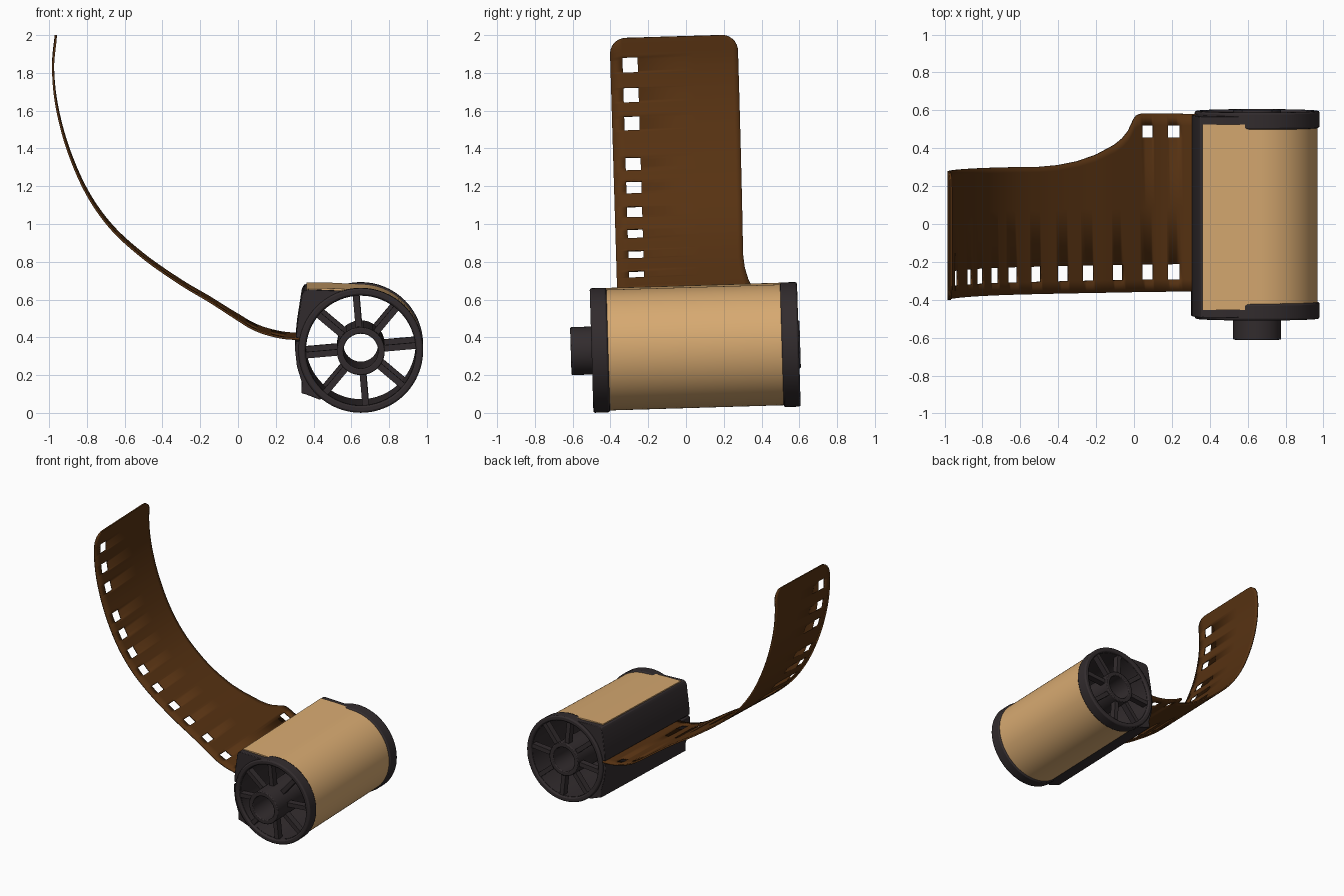
import bpy, bmesh, math
from mathutils import Matrix, Vector

if "Cube" in bpy.data.objects:
    bpy.data.objects.remove(bpy.data.objects["Cube"])

TILT = Matrix.Rotation(0.03, 4, 'X')   # whole model leans slightly
CX, CZ = 0.65, 0.345                   # canister axis


def material(name, rgb):
    m = bpy.data.materials.new(name)
    m.diffuse_color = (*rgb, 1)
    m.use_nodes = True
    m.node_tree.nodes["Principled BSDF"].inputs["Base Color"].default_value = m.diffuse_color
    return m


TAN = material("tan_label", (0.68, 0.40, 0.165))
DARK = material("dark_plastic", (0.032, 0.025, 0.027))
BROWN = material("brown_film", (0.095, 0.032, 0.006))


def finish(name, bm, mat, bevel=0, thickness=0):
    bmesh.ops.recalc_face_normals(bm, faces=bm.faces)
    bm.transform(TILT)
    me = bpy.data.meshes.new(name)
    bm.to_mesh(me)
    bm.free()
    ob = bpy.data.objects.new(name, me)
    bpy.context.collection.objects.link(ob)
    me.materials.append(mat)
    bpy.ops.object.select_all(action='DESELECT')
    ob.select_set(True)
    bpy.context.view_layer.objects.active = ob
    bpy.ops.object.shade_smooth_by_angle(angle=math.radians(35))
    if thickness:
        mod = ob.modifiers.new("thickness", 'SOLIDIFY')
        mod.thickness, mod.offset = thickness, 0
    if bevel:
        mod = ob.modifiers.new("bevel", 'BEVEL')
        mod.width, mod.segments = bevel, 2
        mod.limit_method, mod.angle_limit = 'ANGLE', math.radians(40)
    return ob


def arc(r, a0, a1, n):
    return [(CX + r * math.cos(math.radians(a0 + (a1 - a0) * i / n)),
             CZ + r * math.sin(math.radians(a0 + (a1 - a0) * i / n))) for i in range(n + 1)]


def prism(name, pts, y0, y1, mat, bevel=0):
    """Extrude an x/z outline along y."""
    bm = bmesh.new()
    f = bm.faces.new([bm.verts.new((x, y0, z)) for x, z in pts])
    ext = bmesh.ops.extrude_face_region(bm, geom=[f])
    vs = [v for v in ext['geom'] if isinstance(v, bmesh.types.BMVert)]
    bmesh.ops.translate(bm, verts=vs, vec=(0, y1 - y0, 0))
    return finish(name, bm, mat, bevel)


def tube(name, r_in, r_out, y0, y1, mat, bevel=0, n=64):
    """Hollow cylinder around the canister axis."""
    bm = bmesh.new()
    prof = [(r_in, y0), (r_out, y0), (r_out, y1), (r_in, y1)]
    rings = []
    for i in range(n):
        a = 2 * math.pi * i / n
        rings.append([bm.verts.new((CX + r * math.cos(a), y, CZ + r * math.sin(a))) for r, y in prof])
    for i in range(n):
        p, q = rings[i], rings[(i + 1) % n]
        for k in range(4):
            bm.faces.new((p[k], p[(k + 1) % 4], q[(k + 1) % 4], q[k]))
    return finish(name, bm, mat, bevel)


def spokes(name, y0, y1):
    bm = bmesh.new()
    for k in range(8):
        m = (Matrix.Translation((CX, (y0 + y1) / 2, CZ))
             @ Matrix.Rotation(-math.radians(5 + 45 * k), 4, 'Y')
             @ Matrix.Translation((0.21, 0, 0))
             @ Matrix.Diagonal((0.19, y1 - y0, 0.034, 1)))
        bmesh.ops.create_cube(bm, size=1, matrix=m)
    return finish(name, bm, DARK)


# Canister: label shell, dark inner sleeve, hub
label = [(0.362, 0.660), (0.362, 0.674), (0.50, 0.673)] + arc(0.32, 90, -128, 56) + arc(0.303, -128, 88, 56)
prism("label_shell", label, -0.435, 0.545, TAN)
tube("inner_sleeve", 0.29, 0.305, -0.47, 0.59, DARK)
tube("spool_hub", 0.092, 0.127, -0.60, 0.615, DARK, 0.006, 48)

# End caps with spokes
for side, y0, y1 in (("front", -0.49, -0.402), ("back", 0.518, 0.608)):
    tube(side + "_cap_rim", 0.292, 0.33, y0, y1, DARK, 0.01)
    inner = (y0 + 0.012, y0 + 0.06) if side == "front" else (y1 - 0.06, y1 - 0.012)
    spokes(side + "_cap_spokes", *inner)

# Film slot lips: upper corner block and lower flange
upper = [(0.60, 0.659), (0.372, 0.668), (0.350, 0.662), (0.338, 0.64), (0.313, 0.48),
         (0.306, 0.412)] + arc(0.30, 167, 100, 20)
prism("upper_slot_lip", upper, -0.475, 0.588, DARK, 0.004)
lower = [(0.304, 0.395), (0.302, 0.35), (0.312, 0.26), (0.338, 0.175), (0.336, 0.118),
         (0.36, 0.112), (0.43, 0.085)] + arc(0.30, 236, 170, 20)
prism("lower_slot_lip", lower, -0.475, 0.588, DARK, 0.004)

# Film path in x/z, from slot to free end
KNOTS = [(0.345, 0.402), (0.25, 0.406), (0.15, 0.428), (0.07, 0.46), (0, 0.503), (-0.15, 0.60),
         (-0.3, 0.69), (-0.5, 0.83), (-0.67, 0.985), (-0.8, 1.17), (-0.9, 1.40), (-0.96, 1.63),
         (-0.979, 1.83), (-0.965, 1.994)]
P = [Vector(k) for k in KNOTS]
P = [2 * P[0] - P[1]] + P + [2 * P[-1] - P[-2]]
path = []
for i in range(1, len(P) - 2):
    a, b, c, d = P[i - 1:i + 3]
    for k in range(40):
        t = k / 40
        path.append(0.5 * (2 * b + (c - a) * t + (2 * a - 5 * b + 4 * c - d) * t * t
                           + (3 * b - a - 3 * c + d) * t ** 3))
path.append(P[-2])
length = [0.0]
for p, q in zip(path, path[1:]):
    length.append(length[-1] + (q - p).length)
END = length[-1]


def interp(xs, ys, x):
    for i in range(len(xs) - 1):
        if x <= xs[i + 1]:
            t = max(0, (x - xs[i]) / (xs[i + 1] - xs[i]))
            return ys[i] + (ys[i + 1] - ys[i]) * t
    return ys[-1]


# Sprocket hole spans along the film
HOLE_Z = [0.413, 0.46, 0.56, 0.655, 0.74, 0.845, 0.955, 1.07, 1.20, 1.325, 1.54, 1.69, 1.85]
spans = []
for z in HOLE_Z:
    s = interp([p.y for p in path], length, z)
    h = 0.03 + 0.005 * z
    spans.append((s - h, s + h))

# Cut leader edge: film width by x
EDGE_X = [-1.0, -0.5, -0.4, -0.3, -0.2, -0.1, -0.06, -0.03, -0.012, 0.0, 0.015, 0.04, 0.4]
EDGE_Y = [0.333, 0.327, 0.334, 0.352, 0.385, 0.437, 0.47, 0.507, 0.545, 0.572, 0.59, 0.598, 0.592]

cuts = sorted([v for sp in spans for v in sp] + [END - 0.09 * (1 - math.cos(math.pi / 2 * k / 8)) for k in range(9)])
rows = sorted(cuts + [s for s in (END * i / 130 for i in range(130)) if min(abs(s - c) for c in cuts) > 0.004])

bm = bmesh.new()
grid = []
for s in rows:
    x, z = interp(length, [p.x for p in path], s), interp(length, [p.y for p in path], s)
    r = 0.085
    d = min(r, END - s)
    inset = r - math.sqrt(max(0, r * r - (r - d) ** 2))     # rounded end corners
    lo, hi = -0.345 + inset, interp(EDGE_X, EDGE_Y, x) - inset
    ys = [lo, max(lo + 0.004, -0.28), max(lo + 0.008, -0.20), 0.1,
          0.1 + (hi - 0.1) * 0.745, 0.1 + (hi - 0.1) * 0.875, hi]
    grid.append([bm.verts.new((x, y, z)) for y in ys])
for i in range(len(rows) - 1):
    mid = (rows[i] + rows[i + 1]) / 2
    hit = [k for k, (a, b) in enumerate(spans) if a < mid < b]
    for c in range(6):
        if hit and (c == 1 or (c == 4 and hit[0] < 2)):
            continue
        bm.faces.new((grid[i][c], grid[i][c + 1], grid[i + 1][c + 1], grid[i + 1][c]))
finish("film_strip", bm, BROWN, thickness=0.011)
